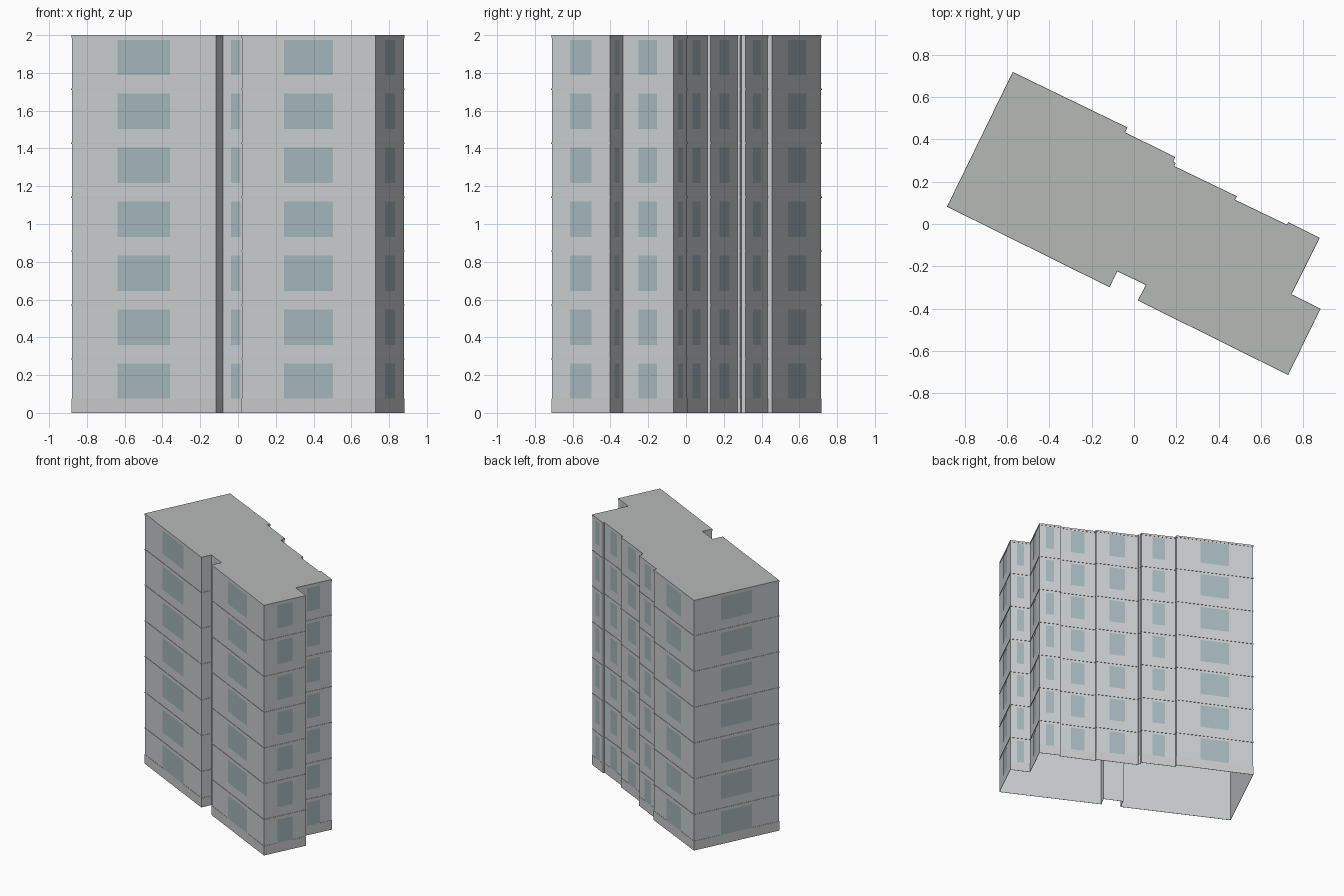
import bpy
from mathutils import Vector

if "Cube" in bpy.data.objects:
    bpy.data.objects.remove(bpy.data.objects["Cube"])

# Footprint, counter-clockwise from the left corner
OUTLINE = [Vector(p) for p in [
    (-0.88, 0.083), (-0.117, -0.295), (-0.08, -0.22), (0.06, -0.287),
    (0.022, -0.36), (0.727, -0.71), (0.878, -0.402), (0.741, -0.334),
    (0.874, -0.067), (0.73, 0.005), (0.724, -0.007), (0.474, 0.113),
    (0.482, 0.13), (0.187, 0.272), (0.193, 0.287), (0.182, 0.293),
    (0.191, 0.315), (-0.046, 0.432), (-0.035, 0.455), (-0.572, 0.715)]]
N = len(OUTLINE)
FLOORS, PITCH, TOP = 7, 2 / 7, 2.0


def material(name, rgb):
    m = bpy.data.materials.new(name)
    m.diffuse_color = (*rgb, 1)
    m.use_nodes = True
    m.node_tree.nodes["Principled BSDF"].inputs["Base Color"].default_value = m.diffuse_color
    return m


def add(name, verts, faces, mat):
    me = bpy.data.meshes.new(name)
    me.from_pydata(verts, [], faces)
    me.materials.append(mat)
    ob = bpy.data.objects.new(name, me)
    bpy.context.collection.objects.link(ob)
    return ob


def normal(i):
    d = (OUTLINE[(i + 1) % N] - OUTLINE[i]).normalized()
    return Vector((d.y, -d.x))


def offset(dist):
    pts = []
    for i in range(N):
        a, b = normal(i - 1), normal(i)
        pts.append(OUTLINE[i] + (a + b) * dist / (1 + a.dot(b)))
    return pts


def loop(pts, z):
    return [(p.x, p.y, z) for p in pts]


def strip(k):
    # quads joining ring k to ring k + 1
    return [(k * N + i, k * N + (i + 1) % N,
             (k + 1) * N + (i + 1) % N, (k + 1) * N + i) for i in range(N)]


def band(name, z0, z1, dist, mat):
    out = offset(dist)
    verts = loop(OUTLINE, z0) + loop(out, z0) + loop(out, z1) + loop(OUTLINE, z1)
    return add(name, verts, strip(0) + strip(1) + strip(2), mat)


wall = material("wall", (0.60, 0.63, 0.64))
glass = material("glass", (0.38, 0.48, 0.51))
stone = material("stone", (0.55, 0.56, 0.54))
trim = material("trim", (0.64, 0.64, 0.61))
roofing = material("roofing", (0.46, 0.49, 0.47))

# Walls (open underneath) and flat roof
add("walls", loop(OUTLINE, 0) + loop(OUTLINE, TOP), strip(0), wall)
add("roof", loop(OUTLINE, TOP), [tuple(range(N))], roofing)

# Plinth, floor ledges and top trim
band("plinth", 0, 0.075, 0.002, stone)
for f in range(1, FLOORS):
    band(f"floor_ledge_{f}", f * PITCH - 0.004, f * PITCH + 0.002, 0.003, trim)
band("top_trim", 1.985, TOP, 0.002, stone)

# One centred window per floor on every wall long enough
verts, faces = [], []
for i in range(N):
    a, b = OUTLINE[i], OUTLINE[(i + 1) % N]
    if (b - a).length < 0.12:
        continue
    n = normal(i) * 0.0025
    p, q = a.lerp(b, 0.317) + n, a.lerp(b, 0.683) + n
    for f in range(FLOORS):
        z0 = f * PITCH + 0.075
        z1 = z0 + 0.186
        k = len(verts)
        verts += [(p.x, p.y, z0), (q.x, q.y, z0), (q.x, q.y, z1), (p.x, p.y, z1)]
        faces.append((k, k + 1, k + 2, k + 3))
add("windows", verts, faces, glass)
